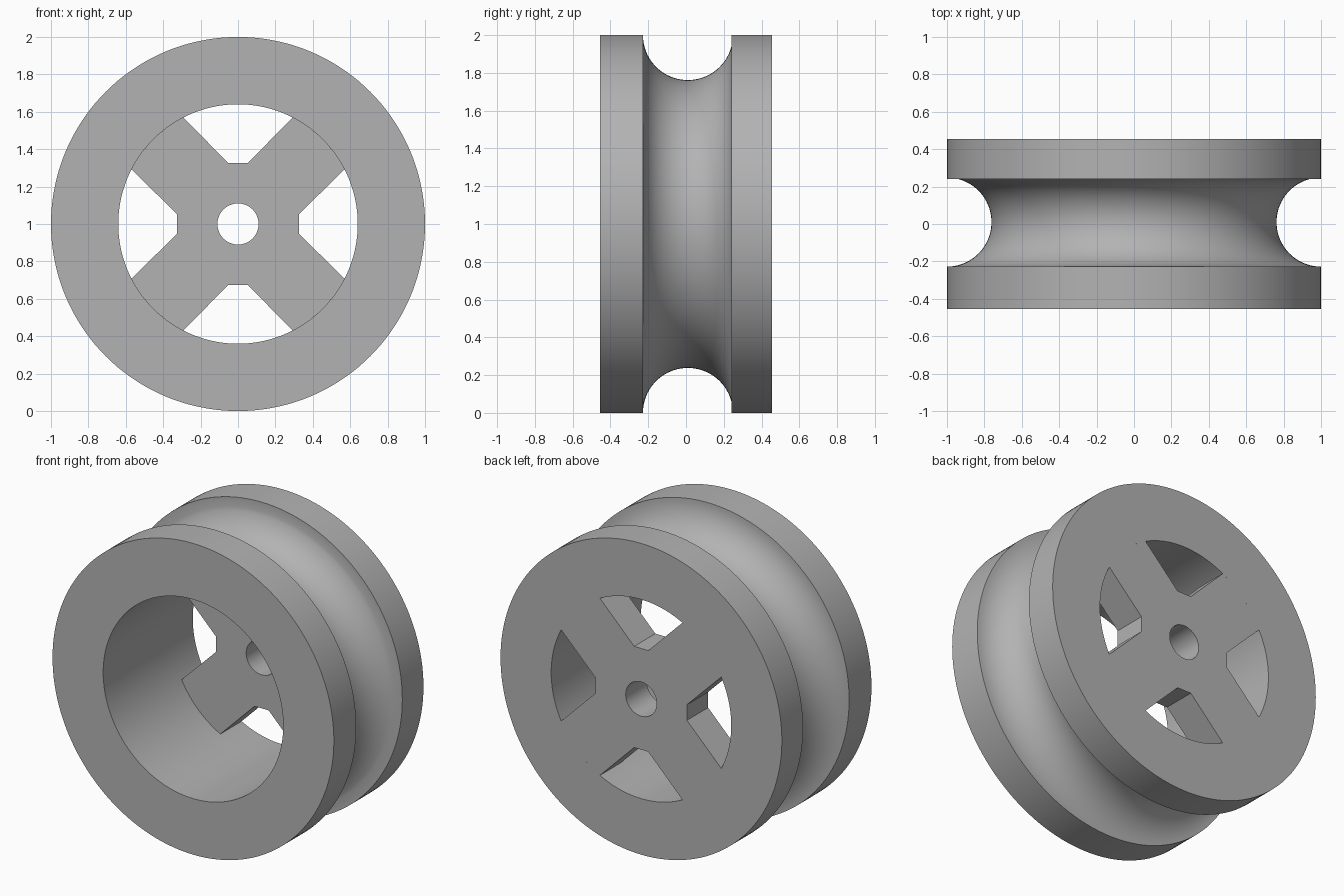
import bpy, bmesh
from math import sin, cos, pi, asin, radians
from mathutils import Matrix, Vector

cube = bpy.data.objects.get("Cube")
if cube:
    bpy.data.objects.remove(cube, do_unlink=True)

HALF = 0.455      # half width of the wheel
BORE = 0.64       # bore radius
WEB = 0.24        # front plane of the spokes

grey = bpy.data.materials.new("plain grey")
grey.use_nodes = True
grey.diffuse_color = (0.45, 0.45, 0.45, 1)
grey.node_tree.nodes["Principled BSDF"].inputs["Base Color"].default_value = (0.45, 0.45, 0.45, 1)


def finish(obj):
    obj.data.materials.append(grey)
    bpy.ops.object.select_all(action='DESELECT')
    obj.select_set(True)
    bpy.context.view_layer.objects.active = obj
    bpy.ops.object.shade_smooth_by_angle(angle=radians(30))


def link(name, data):
    obj = bpy.data.objects.new(name, data)
    bpy.context.collection.objects.link(obj)
    return obj


def lathe(name, profile, steps=144):
    """Spin a closed (radius, y) profile around the wheel axis."""
    bm = bmesh.new()
    verts = [bm.verts.new((r, y, 1)) for r, y in profile]
    edges = [bm.edges.new((verts[i - 1], verts[i])) for i in range(len(verts))]
    bmesh.ops.spin(bm, geom=verts + edges, cent=(0, 0, 1), axis=(0, 1, 0),
                   angle=2 * pi, steps=steps)
    bmesh.ops.remove_doubles(bm, verts=bm.verts, dist=1e-5)
    bmesh.ops.recalc_face_normals(bm, faces=bm.faces)
    mesh = bpy.data.meshes.new(name)
    bm.to_mesh(mesh)
    bm.free()
    finish(link(name, mesh))


# Rim: two flanges with a round groove between them
groove_r, groove_y = 0.238, 0.01
end = asin((WEB - groove_y) / groove_r)
groove = []
for i in range(33):
    a = -pi / 2 + (end + pi / 2) * i / 32
    groove.append((1 - groove_r * cos(a), groove_y + groove_r * sin(a)))
lathe("grooved_rim", [(BORE, -HALF), (1, -HALF)] + groove
      + [(1, WEB), (1, HALF), (BORE, HALF), (BORE, WEB)])

# Spoke plate: four spokes and a hub, drawn as an outline with a round hole
spread = asin(0.195 / BORE)
outline = []
for k in range(4):
    turn = Matrix.Rotation(k * pi / 2, 2)
    arc = [pi / 4 + spread * (i / 8 - 1) for i in range(17)]
    quarter = [(BORE * cos(a), BORE * sin(a)) for a in arc]
    quarter += [(0.05, 0.325), (-0.05, 0.325)]
    outline += [turn @ Vector(p) for p in quarter]
hole = [(0.11 * cos(i * pi / 32), 0.11 * sin(i * pi / 32)) for i in range(64)]

curve = bpy.data.curves.new("spoke_outline", 'CURVE')
curve.dimensions = '2D'
curve.fill_mode = 'BOTH'
curve.extrude = (HALF - WEB) / 2
for points in (outline, hole):
    spline = curve.splines.new('POLY')
    spline.points.add(len(points) - 1)
    for point, (x, y) in zip(spline.points, points):
        point.co = (x, y, 0, 1)
    spline.use_cyclic_u = True
source = link("spoke_outline", curve)
mesh = bpy.data.meshes.new_from_object(source.evaluated_get(bpy.context.evaluated_depsgraph_get()))
bpy.data.objects.remove(source, do_unlink=True)

# Stand the plate upright, flush with the back of the rim
mesh.transform(Matrix.Translation((0, (HALF + WEB) / 2, 1)) @ Matrix.Rotation(pi / 2, 4, 'X'))
bm = bmesh.new()
bm.from_mesh(mesh)
bmesh.ops.remove_doubles(bm, verts=bm.verts, dist=1e-5)
bmesh.ops.recalc_face_normals(bm, faces=bm.faces)
bm.to_mesh(mesh)
bm.free()
finish(link("spoked_hub", mesh))
